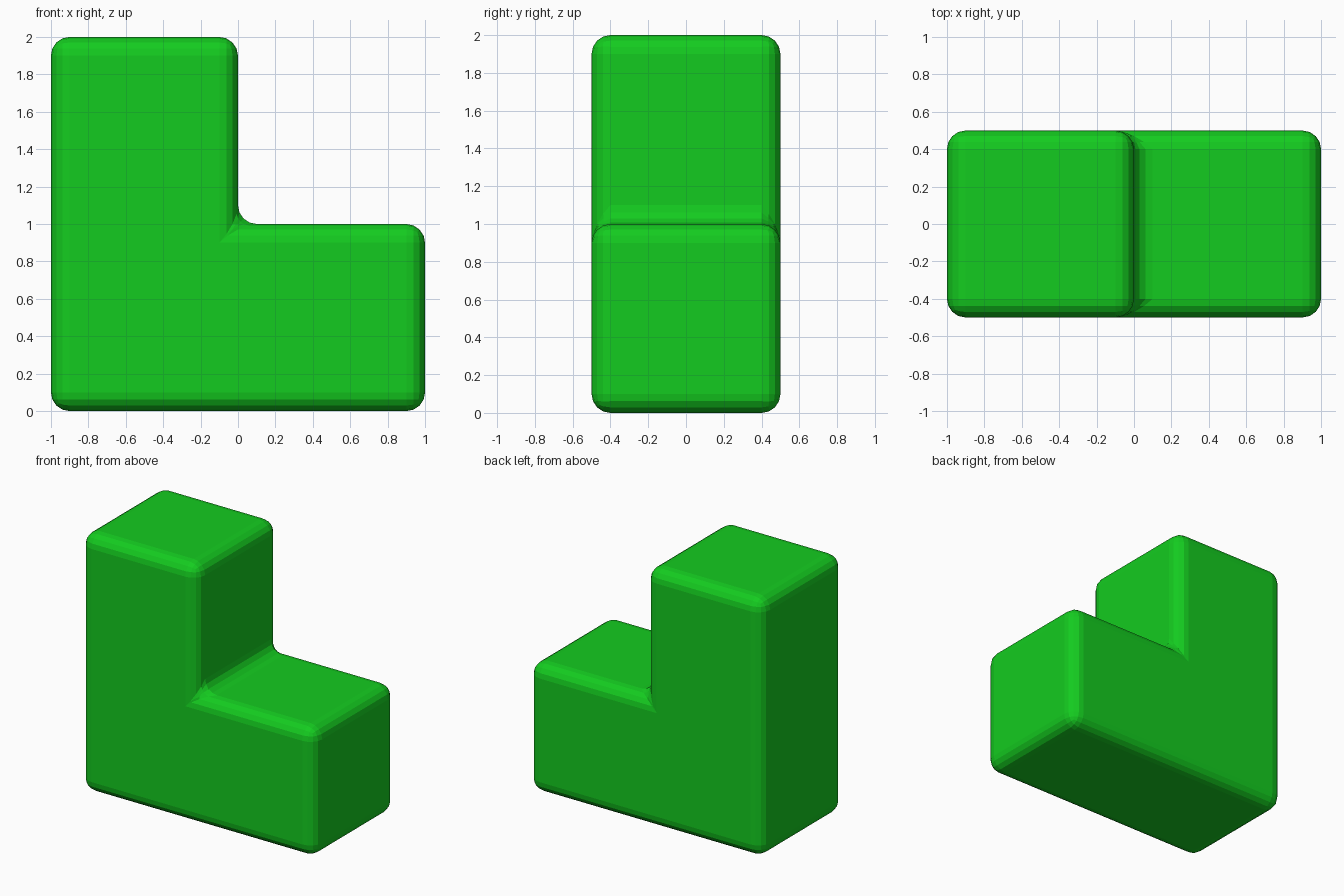
import bpy, bmesh

if "Cube" in bpy.data.objects:
    bpy.data.objects.remove(bpy.data.objects["Cube"])

# L-shaped profile extruded along y
profile = [(-1, 0), (1, 0), (1, 1), (0, 1), (0, 2), (-1, 2)]
bm = bmesh.new()
face = bm.faces.new([bm.verts.new((x, -0.5, z)) for x, z in profile])
ext = bmesh.ops.extrude_face_region(bm, geom=[face])
verts = [g for g in ext["geom"] if isinstance(g, bmesh.types.BMVert)]
bmesh.ops.translate(bm, verts=verts, vec=(0, 1, 0))
bmesh.ops.recalc_face_normals(bm, faces=bm.faces)

# Rounded edges all round, including the inner corner
bmesh.ops.bevel(bm, geom=list(bm.edges), offset=0.1, offset_type='OFFSET',
                segments=4, profile=0.5, affect='EDGES')
bmesh.ops.recalc_face_normals(bm, faces=bm.faces)

mesh = bpy.data.meshes.new("l_block")
bm.to_mesh(mesh)
bm.free()
block = bpy.data.objects.new("l_block", mesh)
bpy.context.collection.objects.link(block)

# Green material
green = bpy.data.materials.new("green")
green.diffuse_color = (0.007, 0.6, 0.014, 1)
green.use_nodes = True
green.node_tree.nodes["Principled BSDF"].inputs["Base Color"].default_value = green.diffuse_color
mesh.materials.append(green)
